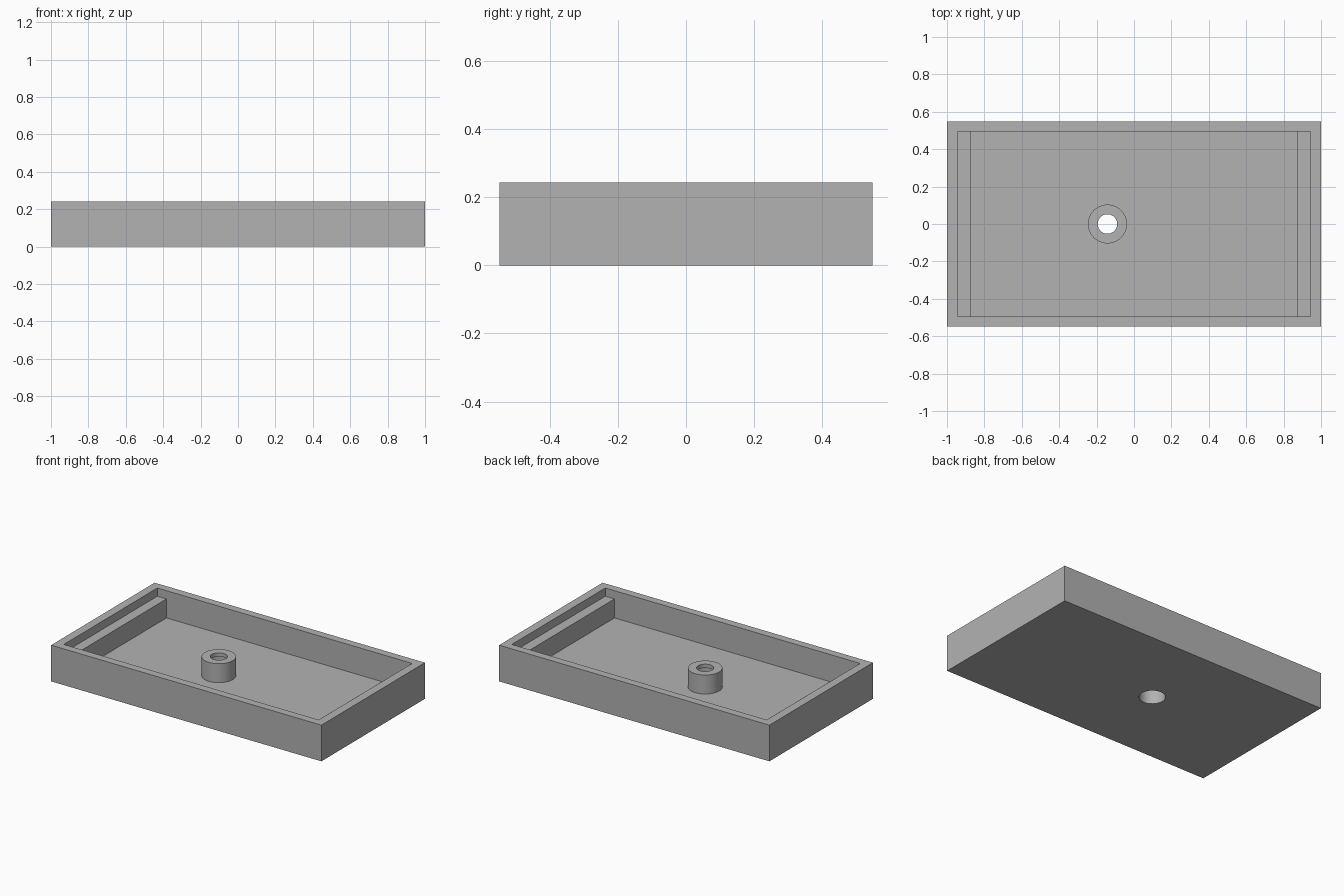
import bpy
import math

cube = bpy.data.objects.get("Cube")
if cube:
    bpy.data.objects.remove(cube, do_unlink=True)

# Main dimensions
HALF_X, HALF_Y, HEIGHT = 1.0, 0.547, 0.242
WALL, FLOOR = 0.057, 0.06
LEDGE_X, LEDGE_Z = 0.875, 0.187
BOSS_X, BOSS_R, HOLE_R, BORE_R = -0.142, 0.104, 0.052, 0.079
LIP = 0.025

grey = bpy.data.materials.new("plain_grey")
grey.use_nodes = True
colour = (0.448, 0.448, 0.448, 1)
grey.diffuse_color = colour
grey.node_tree.nodes["Principled BSDF"].inputs["Base Color"].default_value = colour


def finish(name):
    ob = bpy.context.object
    ob.name = name
    ob.data.materials.append(grey)
    bpy.ops.object.transform_apply(location=True, rotation=False, scale=True)
    return ob


def box(name, hx, hy, z0, z1):
    bpy.ops.mesh.primitive_cube_add(size=2, location=(0, 0, (z0 + z1) / 2))
    bpy.context.object.scale = (hx, hy, (z1 - z0) / 2)
    return finish(name)


def cylinder(name, r, z0, z1):
    bpy.ops.mesh.primitive_cylinder_add(
        vertices=64, radius=r, depth=z1 - z0, location=(BOSS_X, 0, (z0 + z1) / 2))
    return finish(name)


def combine(target, tool, operation):
    """Apply a boolean and discard the tool object."""
    tool.hide_render = True
    bpy.ops.object.select_all(action="DESELECT")
    target.select_set(True)
    bpy.context.view_layer.objects.active = target
    mod = target.modifiers.new(tool.name, "BOOLEAN")
    mod.operation = operation
    mod.solver = "EXACT"
    mod.object = tool
    bpy.ops.object.modifier_apply(modifier=mod.name)
    bpy.data.objects.remove(tool, do_unlink=True)


# Open tray with a raised ledge at each end
tray = box("tray", HALF_X, HALF_Y, 0, HEIGHT)
inner_y = HALF_Y - WALL + 0.004
combine(tray, box("rim_recess", HALF_X - WALL, inner_y, LEDGE_Z, 0.5), "DIFFERENCE")
combine(tray, box("floor_recess", LEDGE_X, inner_y, FLOOR, 0.4), "DIFFERENCE")

# Boss with a narrow top hole and a wider bore from below
combine(tray, cylinder("boss", BOSS_R, FLOOR / 2, LEDGE_Z), "UNION")
combine(tray, cylinder("top_hole", HOLE_R, -0.1, 0.4), "DIFFERENCE")
combine(tray, cylinder("lower_bore", BORE_R, -0.1, LEDGE_Z - LIP), "DIFFERENCE")

bpy.ops.object.shade_smooth_by_angle(angle=math.radians(30))
